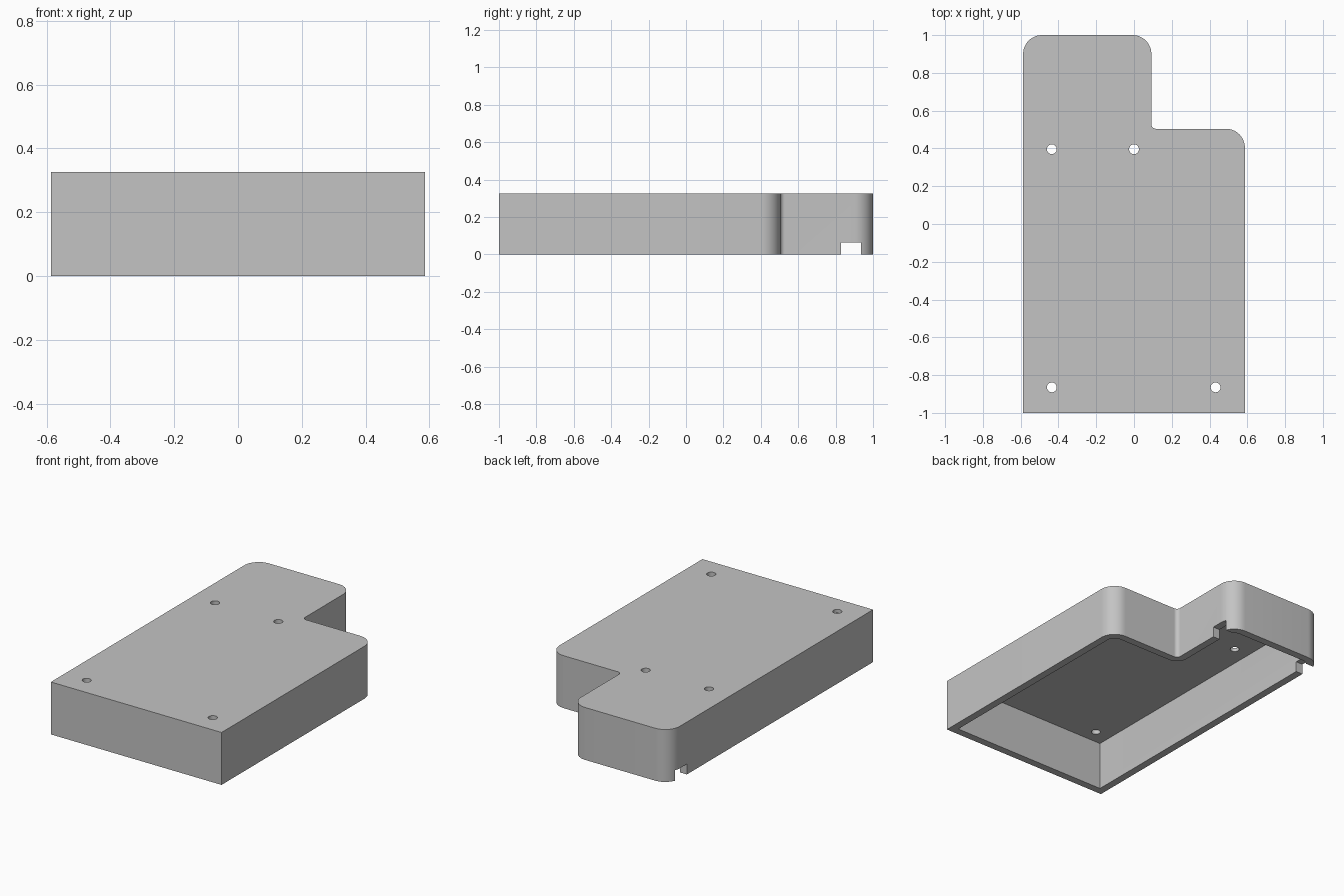
import bpy, bmesh, math
from mathutils import Vector

cube = bpy.data.objects.get("Cube")
if cube:
    bpy.data.objects.remove(cube, do_unlink=True)

HALF_X, HALF_Y, HEIGHT = 0.587, 1.0, 0.326
STEP_X, STEP_Y = 0.092, 0.504
WALL, ROOF = 0.047, 0.0235
ROUND, INNER_ROUND = 0.1, 0.025

grey = bpy.data.materials.new("plain grey")
grey.use_nodes = True
colour = (0.55, 0.55, 0.55, 1)
grey.diffuse_color = colour
grey.node_tree.nodes["Principled BSDF"].inputs["Base Color"].default_value = colour


def outline(inset):
    """L-shaped plan with filleted corners, shrunk inward by inset."""
    x, y = HALF_X - inset, HALF_Y - inset
    sx, sy = STEP_X - inset, STEP_Y - inset
    r, ri = ROUND - inset, INNER_ROUND + inset
    corners = [(-x, -y, 0), (x, -y, 0), (x, sy, r), (sx, sy, ri), (sx, y, r), (-x, y, r)]
    points = []
    for i, (cx, cy, rad) in enumerate(corners):
        c = Vector((cx, cy))
        if rad == 0:
            points.append(c)
            continue
        before = (Vector(corners[i - 1][:2]) - c).normalized()
        after = (Vector(corners[(i + 1) % len(corners)][:2]) - c).normalized()
        centre = c + (before + after) * rad
        for k in range(13):
            a = k / 12 * math.pi / 2
            points.append(centre - after * rad * math.cos(a) - before * rad * math.sin(a))
    return points


def prism(name, points, z0, z1):
    """Extrude a flat outline from z0 to z1."""
    bm = bmesh.new()
    face = bm.faces.new([bm.verts.new((p[0], p[1], z0)) for p in points])
    top = bmesh.ops.extrude_face_region(bm, geom=[face])["geom"]
    verts = [v for v in top if isinstance(v, bmesh.types.BMVert)]
    bmesh.ops.translate(bm, verts=verts, vec=(0, 0, z1 - z0))
    bmesh.ops.recalc_face_normals(bm, faces=bm.faces)
    mesh = bpy.data.meshes.new(name)
    bm.to_mesh(mesh)
    bm.free()
    mesh.materials.append(grey)
    obj = bpy.data.objects.new(name, mesh)
    bpy.context.collection.objects.link(obj)
    return obj


def cut(target, cutter):
    cutter.hide_render = True
    bpy.context.view_layer.objects.active = target
    mod = target.modifiers.new("cut", 'BOOLEAN')
    mod.operation = 'DIFFERENCE'
    mod.solver = 'EXACT'
    mod.object = cutter
    bpy.ops.object.modifier_apply(modifier=mod.name)
    bpy.data.objects.remove(cutter, do_unlink=True)


# Case shell, hollow and open underneath
case = prism("case_shell", outline(0), 0, HEIGHT)
cut(case, prism("cavity_cutter", outline(WALL), -0.1, HEIGHT - ROOF))

# Cable notch through both side walls at the back
notch = [(-1, 0.83), (1, 0.83), (1, 0.936), (-1, 0.936)]
cut(case, prism("notch_cutter", notch, -0.1, 0.065))

# Screw holes through the roof
for hx, hy in [(-0.435, 0.396), (0, 0.396), (-0.435, -0.865), (0.432, -0.865)]:
    ring = [(hx + 0.026 * math.cos(k * math.tau / 32),
             hy + 0.026 * math.sin(k * math.tau / 32)) for k in range(32)]
    cut(case, prism("hole_cutter", ring, 0.2, HEIGHT + 0.1))

# Smooth the rounded corners, keep the edges sharp
bpy.ops.object.select_all(action='DESELECT')
case.select_set(True)
bpy.context.view_layer.objects.active = case
bpy.ops.object.shade_smooth_by_angle(angle=math.radians(30))
